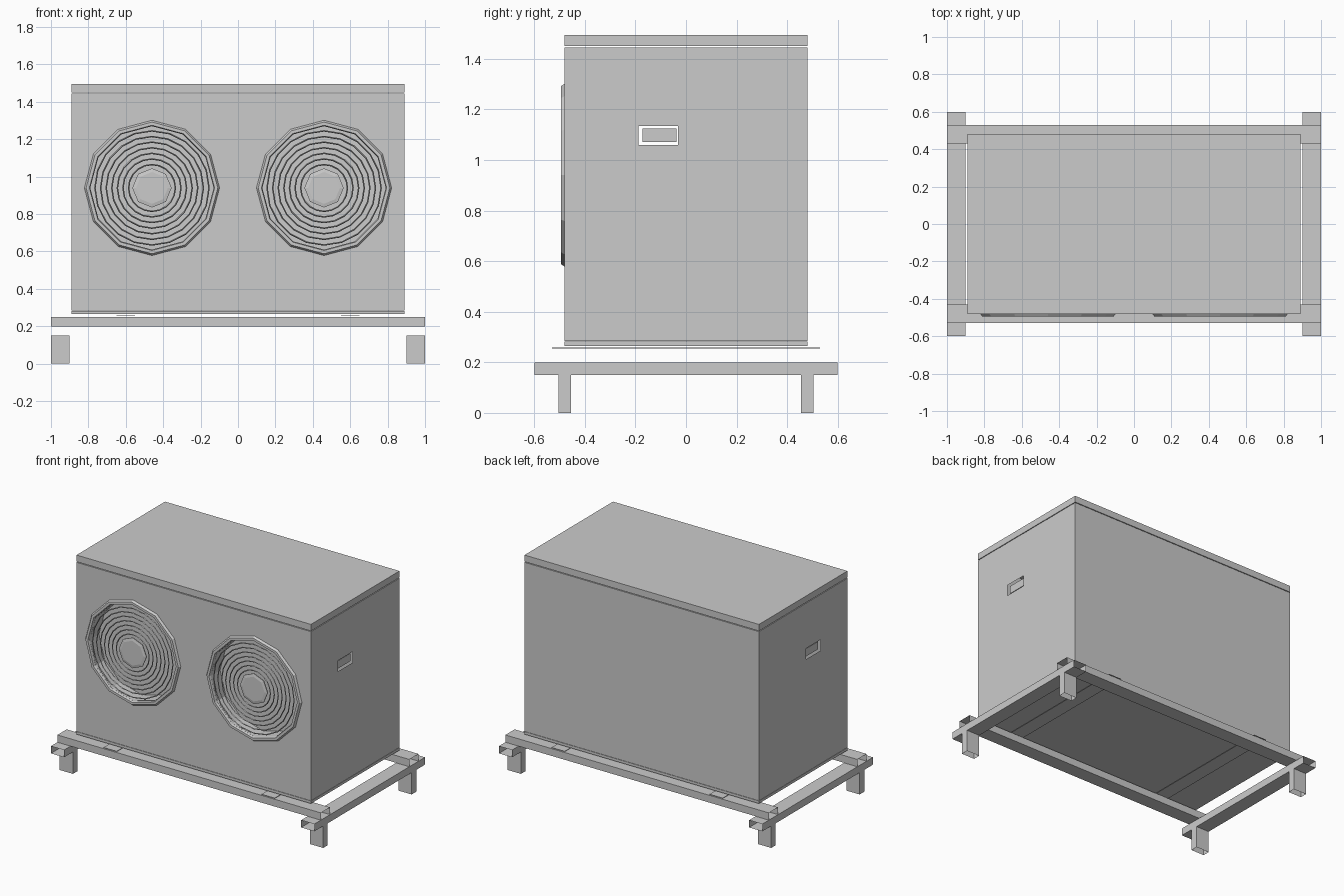
import bpy, bmesh, math

if "Cube" in bpy.data.objects:
    bpy.data.objects.remove(bpy.data.objects["Cube"])

FAN_X, FAN_Z = 0.46, 0.94


def make(name, bm):
    mesh = bpy.data.meshes.new(name)
    bm.to_mesh(mesh)
    bm.free()
    ob = bpy.data.objects.new(name, mesh)
    bpy.context.collection.objects.link(ob)
    return ob


def box(name, lo, hi, open_axis=None):
    """Box from corner to corner; open_axis removes both end faces (sheet tube)."""
    bm = bmesh.new()
    bmesh.ops.create_cube(bm, size=1)
    for v in bm.verts:
        v.co = [(lo[i] + hi[i]) / 2 + v.co[i] * (hi[i] - lo[i]) for i in range(3)]
    if open_axis is not None:
        bm.normal_update()
        ends = [f for f in bm.faces if abs(f.normal[open_axis]) > 0.9]
        bmesh.ops.delete(bm, geom=ends, context='FACES_ONLY')
    return make(name, bm)


def lathe(bm, profile, cx, segs, closed=True):
    """Turn an (r, y) profile around the fan axis."""
    rings = []
    for i in range(segs):
        a = 2 * math.pi * i / segs
        rings.append([bm.verts.new((cx + r * math.cos(a), y, FAN_Z + r * math.sin(a)))
                      for r, y in profile])
    n = len(profile)
    for i in range(segs):
        p, q = rings[i], rings[(i + 1) % segs]
        for j in range(n if closed else n - 1):
            k = (j + 1) % n
            bm.faces.new((p[j], p[k], q[k], q[j]))
    return rings


def cut(ob, cutter):
    cutter.hide_render = True
    mod = ob.modifiers.new("cut", 'BOOLEAN')
    mod.object = cutter
    mod.operation = 'DIFFERENCE'
    mod.solver = 'EXACT'
    bpy.context.view_layer.objects.active = ob
    bpy.ops.object.modifier_apply(modifier=mod.name)
    bpy.data.objects.remove(cutter, do_unlink=True)


# Cabinet: base tray, body and lid
box("base_tray", (-0.89, -0.48, 0.265), (0.89, 0.48, 0.283))
body = box("cabinet_body", (-0.89, -0.48, 0.285), (0.89, 0.48, 1.445))
box("cabinet_lid", (-0.89, -0.48, 1.45), (0.89, 0.48, 1.495))

# Fan recesses in the front
for s in (-1, 1):
    bm = bmesh.new()
    rings = lathe(bm, [(0.33, -0.6), (0.33, -0.38)], s * FAN_X, 12, closed=False)
    bm.faces.new([r[0] for r in rings])
    bm.faces.new([r[1] for r in rings])
    bmesh.ops.recalc_face_normals(bm, faces=bm.faces)
    cut(body, make("fan_cutter", bm))

# Handle holes through both side panels, without the tunnel between them
cut(body, box("handle_cutter", (-1, -0.188, 1.06), (1, -0.032, 1.135)))
bm = bmesh.new()
bm.from_mesh(body.data)
tunnel = []
for f in bm.faces:
    c = f.calc_center_median()
    if abs(c.x) < 0.8 and -0.2 < c.y < -0.02 and 1.05 < c.z < 1.14:
        tunnel.append(f)
bmesh.ops.delete(bm, geom=tunnel, context='FACES')
bm.to_mesh(body.data)
bm.free()

for s, side in ((-1, "left"), (1, "right")):
    # Recessed handle plates
    xs = sorted((s * 0.865, s * 0.88))
    box(side + "_handle_plate", (xs[0], -0.173, 1.072), (xs[1], -0.038, 1.125))

    # Fan surround
    cx = s * FAN_X
    bm = bmesh.new()
    lathe(bm, [(0.33, -0.478), (0.335, -0.494), (0.352, -0.494), (0.363, -0.478)], cx, 12)
    bmesh.ops.recalc_face_normals(bm, faces=bm.faces)
    make(side + "_fan_surround", bm)

    # Concentric guard wires
    bm = bmesh.new()
    for i in range(7):
        r = 0.125 + 0.03 * i
        lathe(bm, [(r - 0.004, -0.484), (r, -0.489), (r + 0.004, -0.484)], cx, 20)
    bmesh.ops.recalc_face_normals(bm, faces=bm.faces)
    make(side + "_fan_guard", bm)

    # Guard hub
    bm = bmesh.new()
    rings = lathe(bm, [(0.085, -0.49), (0.105, -0.486), (0.105, -0.48)], cx, 8, closed=False)
    bm.faces.new([r[0] for r in rings])
    bm.faces.new([r[2] for r in rings])
    bmesh.ops.recalc_face_normals(bm, faces=bm.faces)
    make(side + "_fan_hub", bm)

    # Cross rail (open tube) and mounting strip under the cabinet
    xs = sorted((s * 0.9, s * 1.0))
    box(side + "_cross_rail", (xs[0], -0.6, 0.15), (xs[1], 0.6, 0.2), open_axis=1)
    ms = sorted((s * 0.55, s * 0.65))
    box(side + "_mounting_strip", (ms[0], -0.53, 0.255), (ms[1], 0.53, 0.258))

    # Legs, open at the ends
    for t, end in ((-1, "front"), (1, "back")):
        ys = sorted((t * 0.455, t * 0.505))
        box(f"{end}_{side}_leg", (xs[0], ys[0], 0), (xs[1], ys[1], 0.15), open_axis=2)

# Long rails, open tubes
for t, end in ((-1, "front"), (1, "back")):
    ys = sorted((t * 0.43, t * 0.53))
    box(end + "_long_rail", (-1, ys[0], 0.2), (1, ys[1], 0.25), open_axis=0)
